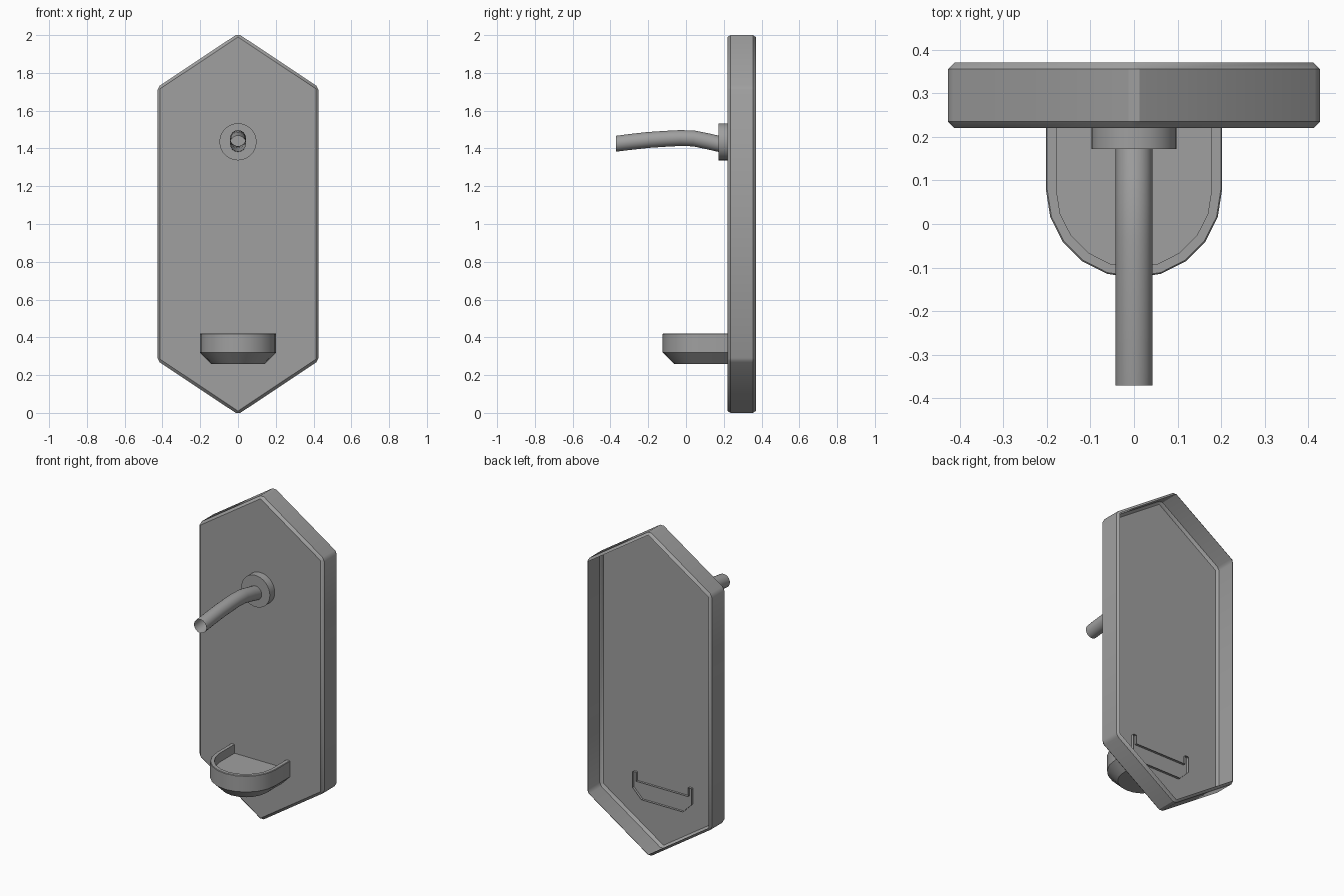
import bpy
import bmesh
from math import cos, sin, pi, radians
from mathutils import Vector

cube = bpy.data.objects.get("Cube")
if cube:
    bpy.data.objects.remove(cube)

stone = bpy.data.materials.new("mid_grey")
stone.use_nodes = True
grey = (0.35, 0.35, 0.35, 1)
stone.diffuse_color = grey
stone.node_tree.nodes["Principled BSDF"].inputs["Base Color"].default_value = grey


def finish(bm, name, flip=False):
    bmesh.ops.recalc_face_normals(bm, faces=bm.faces)
    if flip:
        bmesh.ops.reverse_faces(bm, faces=bm.faces)
    mesh = bpy.data.meshes.new(name)
    bm.to_mesh(mesh)
    bm.free()
    mesh.materials.append(stone)
    obj = bpy.data.objects.new(name, mesh)
    bpy.context.collection.objects.link(obj)
    bpy.ops.object.select_all(action='DESELECT')
    obj.select_set(True)
    bpy.context.view_layer.objects.active = obj
    bpy.ops.object.shade_smooth_by_angle(angle=radians(30))
    return obj


def loft(bm, rings, closed):
    """Skin a list of equally sized point rings with quads."""
    rows = [[bm.verts.new(p) for p in ring] for ring in rings]
    for a, b in zip(rows, rows[1:]):
        n = len(a)
        for i in range(n if closed else n - 1):
            j = (i + 1) % n
            bm.faces.new((a[i], a[j], b[j], b[i]))
    return rows


# Hexagonal back panel: chamfered prism with an open, hollow back
front, back = 0.22, 0.37
outline = [(0, 2.008), (0.427, 1.724), (0.427, 0.276),
           (0, -0.008), (-0.427, 0.276), (-0.427, 1.724)]
bm = bmesh.new()
rows = loft(bm, [[(x, y, z) for x, z in outline] for y in (front, back)], True)
for row in rows:
    bm.faces.new(row)
bmesh.ops.recalc_face_normals(bm, faces=bm.faces)
bmesh.ops.bevel(bm, geom=list(bm.edges), offset=0.015, segments=1,
                profile=0.5, affect='EDGES')
rear = [f for f in bm.faces if f.calc_center_median().y > back - 0.001]
bmesh.ops.delete(bm, geom=rear, context='FACES_ONLY')
bmesh.ops.recalc_face_normals(bm, faces=bm.faces)
panel = finish(bm, "back_panel")

# Basin: D-shaped rings from the tapered foot, over the rim, to the inner floor
def basin_ring(inset, z, radius=0.202, centre_y=0.078, end_y=0.235, steps=10):
    r = radius - inset
    arc = [(r * cos(pi * i / steps), centre_y - r * sin(pi * i / steps), z)
           for i in range(steps + 1)]
    return [(r, end_y, z)] + arc + [(-r, end_y, z)]


bm = bmesh.new()
rows = loft(bm, [basin_ring(0.06, 0.26), basin_ring(0, 0.32),
                 basin_ring(0, 0.417), basin_ring(0.003, 0.42),
                 basin_ring(0.024, 0.42), basin_ring(0.024, 0.365)], False)
bm.faces.new(rows[0])
bm.faces.new(rows[-1])
basin = finish(bm, "basin")

# Round wall flange behind the spout
def circle(y, radius, z, sides=32):
    return [(radius * cos(2 * pi * i / sides), y,
             z + radius * sin(2 * pi * i / sides)) for i in range(sides)]


bm = bmesh.new()
rows = loft(bm, [circle(front, 0.098, 1.435), circle(0.172, 0.098, 1.435)], True)
bm.faces.new(rows[-1])
flange = finish(bm, "spout_flange")

# Curved open spout swept along its centre line
path = [Vector((0, y, z)) for y, z in
        [(0.18, 1.423), (0.11, 1.439), (0.04, 1.453), (-0.03, 1.455),
         (-0.11, 1.451), (-0.2, 1.445), (-0.29, 1.435), (-0.37, 1.425)]]
rings = []
for i, p in enumerate(path):
    along = path[min(i + 1, len(path) - 1)] - path[max(i - 1, 0)]
    up = Vector((1, 0, 0)).cross(along).normalized()
    if i == len(path) - 1:
        up = Vector((0, 0, 1))
    rings.append([p + 0.042 * (Vector((cos(t), 0, 0)) + up * sin(t))
                  for t in [2 * pi * k / 24 for k in range(24)]])
    if up.z < 0:
        rings[-1] = [p + 0.042 * (Vector((cos(t), 0, 0)) - up * sin(t))
                     for t in [2 * pi * k / 24 for k in range(24)]]
bm = bmesh.new()
loft(bm, rings, True)
spout = finish(bm, "spout")
